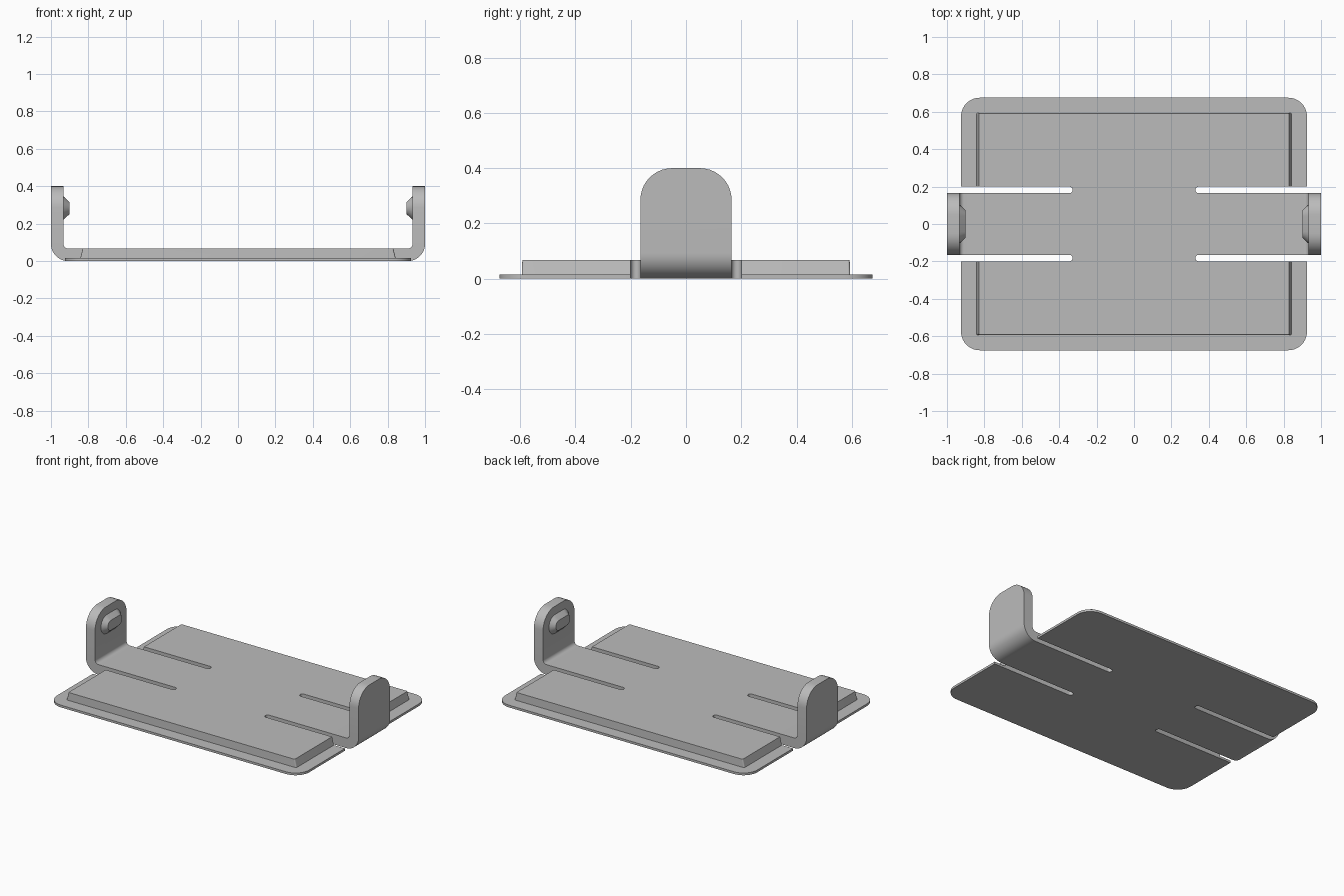
import bpy
import bmesh
from math import sin, cos, pi, radians
from mathutils import Vector

cube = bpy.data.objects.get("Cube")
if cube:
    bpy.data.objects.remove(cube)

grey = bpy.data.materials.new("mid grey")
grey.use_nodes = True
colour = (0.5, 0.5, 0.5, 1)
grey.diffuse_color = colour
grey.node_tree.nodes["Principled BSDF"].inputs["Base Color"].default_value = colour

BASE, TOP = 0.015, 0.067      # flange thickness, panel height
TONGUE, SLOT = 0.165, 0.2     # slot sides
JOIN = 0.8                    # where the arm meets the body


def arc(cx, cy, r, a0, a1, n=10):
    steps = [radians(a0 + (a1 - a0) * i / n) for i in range(n + 1)]
    return [(cx + r * cos(a), cy + r * sin(a)) for a in steps]


def finish(bm, name):
    bmesh.ops.recalc_face_normals(bm, faces=bm.faces)
    mesh = bpy.data.meshes.new(name)
    bm.to_mesh(mesh)
    bm.free()
    mesh.materials.append(grey)
    obj = bpy.data.objects.new(name, mesh)
    bpy.context.collection.objects.link(obj)
    bpy.ops.object.select_all(action='DESELECT')
    obj.select_set(True)
    bpy.context.view_layer.objects.active = obj
    bpy.ops.object.shade_smooth_by_angle(angle=radians(30))
    return obj


def loft(bottom, top):
    """Closed solid between two matching loops of 3D points."""
    bm = bmesh.new()
    a = [bm.verts.new(p) for p in bottom]
    b = [bm.verts.new(p) for p in top]
    bm.faces.new(a)
    bm.faces.new(b)
    for i in range(len(a)):
        j = (i + 1) % len(a)
        bm.faces.new((a[i], a[j], b[j], b[i]))
    return bm


def slotted(half_x, half_y, radius):
    """Rounded rectangle with four open slots, mirrored from one quarter."""
    mid, r = (TONGUE + SLOT) / 2, (SLOT - TONGUE) / 2
    quarter = [(JOIN, TONGUE)] + arc(0.328 + r, mid, r, 270, 90, 8)
    quarter += [(half_x, SLOT)]
    quarter += arc(half_x - radius, half_y - radius, radius, 0, 90)
    half = quarter + [(-x, y) for x, y in reversed(quarter)]
    return half + [(-x, -y) for x, y in half]


def at_height(points, z):
    return [(x, y, z) for x, y in points]


# Thin flange plate
flange = slotted(0.925, 0.675, 0.1)
finish(loft(at_height(flange, 0), at_height(flange, BASE)), "flange_plate")

# Raised panel with drafted ends
finish(loft(at_height(slotted(0.843, 0.594, 0.008), BASE),
            at_height(slotted(0.83, 0.592, 0.008), TOP)), "raised_panel")

# Bent clip arms, with rounded upper corners
profile = [(JOIN, 0)] + arc(0.908, 0.092, 0.092, -90, 0, 14)
profile += [(1, 0.4), (0.933, 0.4)]
profile += arc(0.908, 0.092, 0.025, 0, -90, 8) + [(JOIN, TOP)]

# Stadium outline of the catch, in y and z
def stadium(r, x):
    pts = arc(0.042, 0.283, r, -90, 90, 12) + arc(-0.042, 0.283, r, 90, 270, 12)
    return [(x, y, z) for y, z in pts]


for side, label in ((1, "left"), (-1, "right")):
    bm = loft([(side * x, -TONGUE, z) for x, z in profile],
              [(side * x, TONGUE, z) for x, z in profile])
    corners = [e for e in bm.edges
               if all(v.co.z > 0.39 for v in e.verts)
               and abs(e.verts[0].co.y - e.verts[1].co.y) < 0.01]
    bmesh.ops.bevel(bm, geom=corners, offset=0.115, segments=10,
                    profile=0.5, affect='EDGES')
    finish(bm, label + "_clip_arm")
    finish(loft(stadium(0.063, side * 0.934), stadium(0.033, side * 0.902)),
           label + "_catch")
